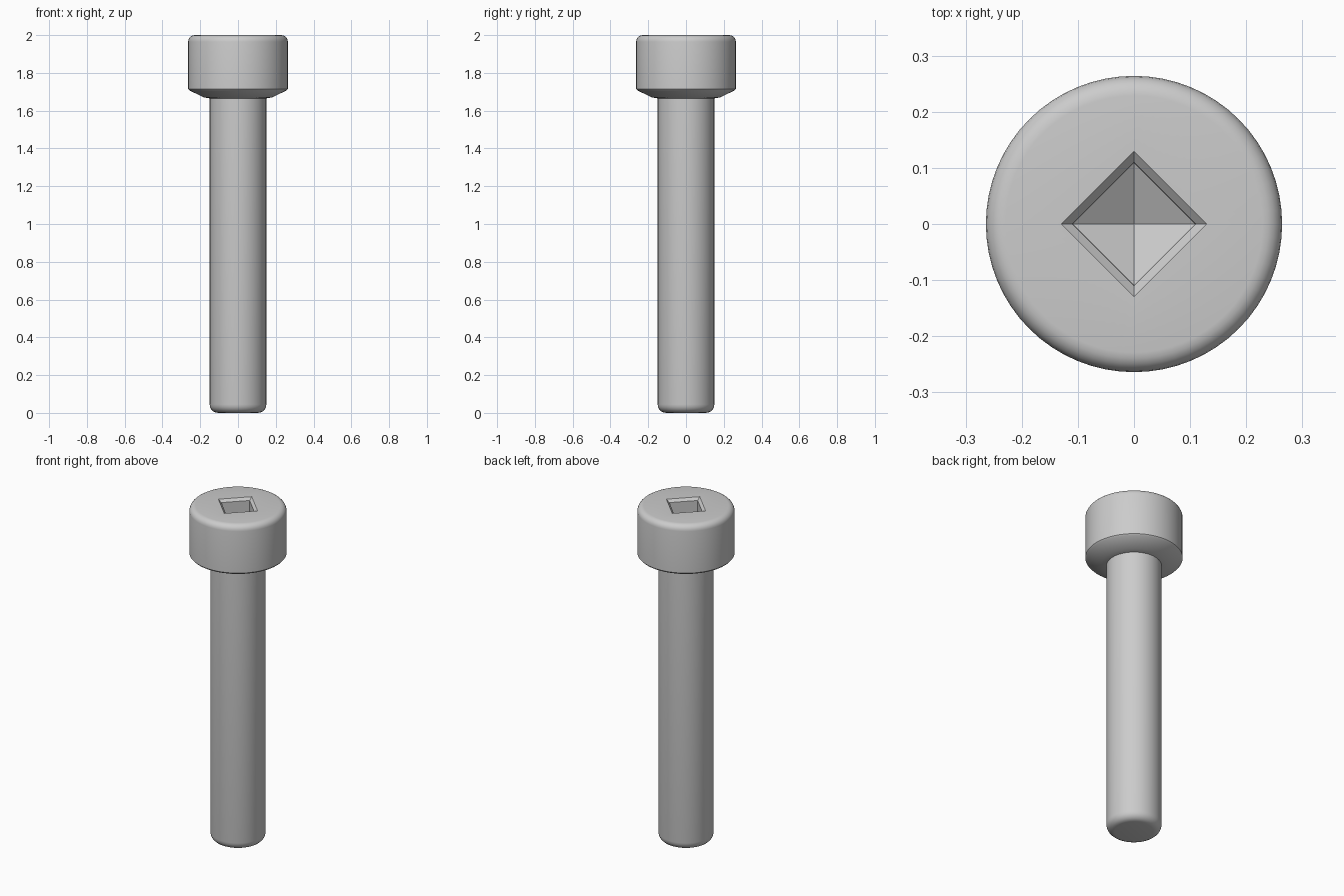
import bpy, bmesh, math

if "Cube" in bpy.data.objects:
    bpy.data.objects.remove(bpy.data.objects["Cube"])

N = 64

def arc(r, z, rad, a0, a1, n=5):
    """Rounded corner points about centre (r, z)."""
    return [(r + rad * math.cos(math.radians(a0 + (a1 - a0) * i / n)),
             z + rad * math.sin(math.radians(a0 + (a1 - a0) * i / n)), False)
            for i in range(n + 1)]

# Profile rings from the tip up the outside and down into the socket
rings = arc(0.105, 0.045, 0.045, -90, 0)                 # rounded tip
rings += [(0.15, 1.665, False)]                          # shank
rings += [(0.18, 1.67, False), (0.257, 1.707, False), (0.264, 1.715, False)]  # head underside
rings += arc(0.229, 1.965, 0.035, 0, 90)                 # rounded head rim
rings += [(0.13, 2.0, True), (0.11, 1.985, True), (0.108, 1.87, True)]  # square socket

bm = bmesh.new()
loops = []
for r, z, square in rings:
    loop = []
    for i in range(N):
        a = 2 * math.pi * i / N
        c, s = math.cos(a), math.sin(a)
        k = r / (abs(c) + abs(s)) if square else r
        loop.append(bm.verts.new((k * c, k * s, z)))
    loops.append(loop)
for lo, hi in zip(loops, loops[1:]):
    for i in range(N):
        j = (i + 1) % N
        bm.faces.new((lo[i], lo[j], hi[j], hi[i]))
bm.faces.new(loops[0][::-1])

# Shallow pointed socket floor
apex = bm.verts.new((0, 0, 1.82))
for i in range(N):
    bm.faces.new((loops[-1][i], loops[-1][(i + 1) % N], apex))
bmesh.ops.recalc_face_normals(bm, faces=bm.faces)

mesh = bpy.data.meshes.new("socket_head_bolt")
bm.to_mesh(mesh)
bm.free()
bolt = bpy.data.objects.new("socket_head_bolt", mesh)
bpy.context.collection.objects.link(bolt)

steel = bpy.data.materials.new("grey_steel")
steel.diffuse_color = (0.6, 0.6, 0.6, 1)
steel.use_nodes = True
steel.node_tree.nodes["Principled BSDF"].inputs["Base Color"].default_value = steel.diffuse_color
mesh.materials.append(steel)

bpy.context.view_layer.objects.active = bolt
bolt.select_set(True)
bpy.ops.object.shade_smooth_by_angle(angle=math.radians(25))
